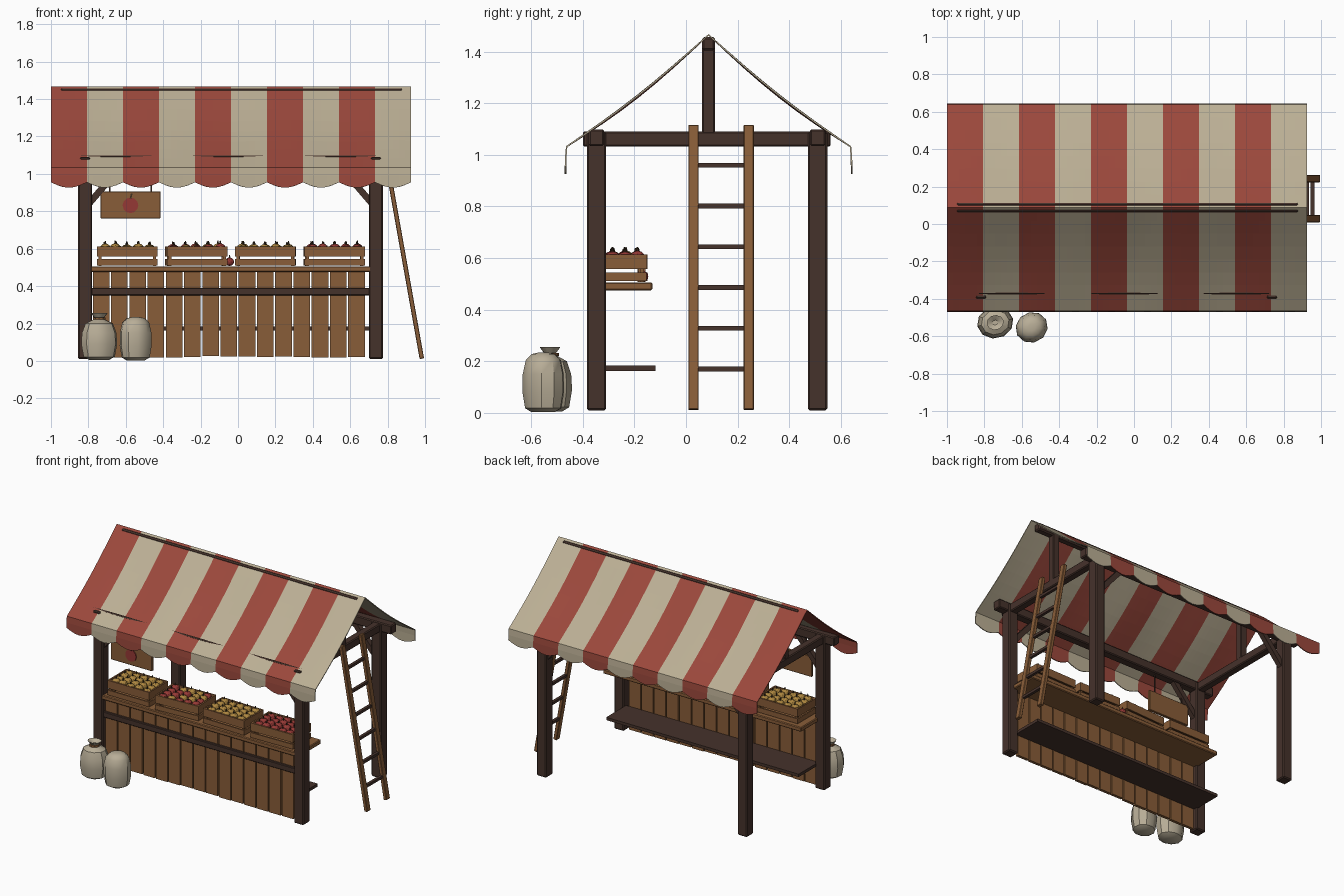
import bpy, bmesh, math, random
from mathutils import Vector, Matrix

if "Cube" in bpy.data.objects:
    bpy.data.objects.remove(bpy.data.objects["Cube"])

random.seed(4)

def mat(name, r, g, b):
    m = bpy.data.materials.new(name)
    m.diffuse_color = (r, g, b, 1)
    m.use_nodes = True
    m.node_tree.nodes["Principled BSDF"].inputs["Base Color"].default_value = m.diffuse_color
    return m

DARK = mat("dark_wood", 0.06, 0.032, 0.024)
WOOD = mat("wood", 0.25, 0.11, 0.04)
RED = mat("red_cloth", 0.33, 0.065, 0.045)
CREAM = mat("cream_cloth", 0.5, 0.43, 0.3)
SACK = mat("sack_cloth", 0.48, 0.42, 0.31)
APPLE = mat("red_fruit", 0.3, 0.04, 0.035)
GOLD = mat("yellow_fruit", 0.42, 0.24, 0.05)
STEM = mat("stem", 0.05, 0.03, 0.015)

def finish(name, bm, mats, bevel=0):
    me = bpy.data.meshes.new(name)
    bm.to_mesh(me)
    bm.free()
    ob = bpy.data.objects.new(name, me)
    bpy.context.collection.objects.link(ob)
    for m in mats:
        me.materials.append(m)
    if bevel:
        mod = ob.modifiers.new("bevel", "BEVEL")
        mod.width, mod.segments = bevel, 1
    return ob

def box(name, x0, x1, y0, y1, z0, z1, m, bevel=0, turn=0):
    bm = bmesh.new()
    bmesh.ops.create_cube(bm, size=1, matrix=Matrix.Diagonal((x1 - x0, y1 - y0, z1 - z0, 1)))
    ob = finish(name, bm, [m], bevel)
    ob.location = ((x0 + x1) / 2, (y0 + y1) / 2, (z0 + z1) / 2)
    ob.rotation_euler.z = turn
    return ob

def bar(name, a, b, wx, wy, m, bevel=0):
    """Square bar between two points."""
    a, b = Vector(a), Vector(b)
    d = b - a
    ob = box(name, -wx / 2, wx / 2, -wy / 2, wy / 2, -d.length / 2, d.length / 2, m, bevel)
    ob.location = (a + b) / 2
    ob.rotation_euler = Vector((0, 0, 1)).rotation_difference(d).to_euler()
    return ob

# Timber frame: posts, tie beams, king posts, purlins, ridge, braces
XS, YS, MID = (-0.8175, 0.7375), (-0.347, 0.51), 0.0875
for x in XS:
    for y in YS:
        box("post", x - .0375, x + .0375, y - .0375, y + .0375, 0.01, 1.09, DARK, .007)
        s = 1 if x < 0 else -1
        bar("corner_brace", (x + s * .02, y, 0.84), (x + s * .2, y, 1.05), .035, .035, DARK)
    box("tie_beam", x - .027, x + .027, -0.40, 0.56, 1.032, 1.09, DARK, .006)
    box("king_post", x - .025, x + .025, MID - .025, MID + .025, 1.08, 1.44, DARK, .005)
for y in YS:
    box("purlin", -0.925, 0.85, y - .03, y + .03, 1.035, 1.098, DARK, .006)
box("ridge_beam", -0.95, 0.88, MID - .025, MID + .025, 1.405, 1.457, DARK, .008)

# Striped awning with scalloped valance
def awning():
    n_str, sub, rows = 10, 6, 8
    w = 1.925 / n_str
    side = []
    for i in range(rows + 1):
        t = i / rows
        side.append((0.55 * t, 1.465 - 0.433 * t - 0.022 * math.sin(math.pi * t)))
    bm = bmesh.new()
    cols = []
    for c in range(n_str * sub + 1):
        x = -1 + w * c / sub
        tip = 0.955 - 0.029 * math.sin(math.pi * (c % sub) / sub)
        wave = 0.004 * math.cos(2 * math.pi * (x + 0.35) / 0.6)
        half = [(d, z + wave * math.sin(math.pi * d / .55)) for d, z in side]
        half += [(0.5535, 0.99), (0.5545, tip)]
        line = [(-d, z) for d, z in reversed(half)] + half[1:]
        cols.append([bm.verts.new((x, MID + d, z)) for d, z in line])
    for c in range(n_str * sub):
        a, b = cols[c], cols[c + 1]
        for i in range(len(a) - 1):
            f = bm.faces.new((a[i], b[i], b[i + 1], a[i + 1]))
            f.material_index = (c // sub) % 2
    ob = finish("striped_awning", bm, [RED, CREAM])
    mod = ob.modifiers.new("thickness", "SOLIDIFY")
    mod.thickness, mod.offset = 0.006, 0
awning()

# Counter: planks, rail, top and shelf
for i in range(15):
    x = -0.776 + i * 0.0975
    box("front_plank", x, x + .089, -.357, -.337, 0.018 + random.uniform(0, .008), 0.476, WOOD)
box("front_rail", -0.79, 0.71, -.376, -.355, 0.35, 0.39, DARK, .004)
box("counter_top", -0.80, 0.735, -.382, -.13, 0.475, 0.506, WOOD, .005)
box("under_shelf", -0.79, 0.70, -.337, -.118, 0.163, 0.183, DARK)

# Fruit crates
def add_fruit(bm, p, r, idx):
    for f in bm.faces:
        f.tag = True
    bmesh.ops.create_icosphere(bm, subdivisions=2, radius=r,
        matrix=Matrix.Translation(p) @ Matrix.Rotation(random.random() * 3, 4, 'Z') @ Matrix.Diagonal((1, 1, .9, 1)))
    for f in bm.faces:
        if not f.tag:
            f.material_index, f.tag = idx, True
    bmesh.ops.create_cone(bm, cap_ends=True, segments=5, radius1=.007, radius2=.002, depth=.02,
        matrix=Matrix.Translation((p[0], p[1], p[2] + r * .9 + .004)))
    for f in bm.faces:
        if not f.tag:
            f.material_index = 2

def crate(cx, turn, red_share):
    parts = []
    L, D, z = .162, .105, .507
    for z0, z1 in ((z + .004, z + .038), (z + .05, z + .106)):
        for s in (-1, 1):
            y, x = s * (D - .005), s * (L - .005)
            parts.append(box("crate_long_slat", -L, L, y - .005, y + .005, z0, z1, WOOD))
            parts.append(box("crate_end_slat", x - .005, x + .005, -D + .01, D - .01, z0, z1, WOOD))
    for sx in (-1, 1):
        for sy in (-1, 1):
            x, y = sx * (L - .016), sy * (D - .016)
            parts.append(box("crate_corner", x - .008, x + .008, y - .008, y + .008, z, z + .104, WOOD))
    parts.append(box("crate_tray", -L + .01, L - .01, -D + .01, D - .01, z + .055, z + .063, WOOD))
    bm = bmesh.new()
    for i in range(5):
        for j in range(4):
            p = (-.12 + .06 * i + random.uniform(-.005, .005), -.072 + .048 * j, .597 + random.uniform(-.004, .006))
            add_fruit(bm, p, .029, 0 if random.random() < red_share else 1)
    parts.append(finish("crate_fruit", bm, [APPLE, GOLD, STEM]))
    M = Matrix.Translation((cx, -.262, 0)) @ Matrix.Rotation(turn, 4, 'Z')
    for ob in parts:
        ob.matrix_world = M @ Matrix.Translation(ob.location)

for cx, turn, share in ((-.593, 0, 0), (-.222, .05, .6), (.147, -.02, 0), (.515, .02, 1)):
    crate(cx, turn, share)
bm = bmesh.new()
add_fruit(bm, (-.045, -.17, .53), .025, 0)
finish("loose_fruit", bm, [APPLE, GOLD, STEM])

# Hanging sign with painted fruit
box("sign_board", -.735, -.415, -.36, -.34, .762, .907, WOOD, .003)
for x in (-.685, -.465):
    bar("sign_cord", (x, -.35, .9), (x, -.35, 1.05), .008, .008, DARK)
bm = bmesh.new()
bmesh.ops.create_cone(bm, cap_ends=True, segments=12, radius1=.042, radius2=.042, depth=.008,
    matrix=Matrix.Translation((-.575, -.362, .832)) @ Matrix.Rotation(math.pi / 2, 4, 'X'))
finish("sign_fruit", bm, [APPLE])
bar("sign_stem", (-.575, -.363, .868), (-.568, -.363, .895), .009, .007, STEM)

# Leaning ladder
def ladder_x(z):
    return 0.985 - 0.178 * z
for y in (.029, .243):
    bar("ladder_rail", (ladder_x(.012), y, .012), (ladder_x(1.115), y, 1.115), .024, .04, WOOD, .003)
for i in range(6):
    z = .17 + .158 * i
    bar("ladder_rung", (ladder_x(z), .035, z), (ladder_x(z), .237, z), .02, .018, DARK)

# Sacks: lathed profiles of radius and height
def sack(name, x, y, prof, sx, sy, turn, n=10):
    bm = bmesh.new()
    rings = []
    for r, z in prof:
        rings.append([bm.verts.new((r * sx * math.cos(2 * math.pi * k / n), r * sy * math.sin(2 * math.pi * k / n),
                      z)) for k in range(n)])
    for a, b in zip(rings, rings[1:]):
        for k in range(n):
            bm.faces.new((a[k], a[(k + 1) % n], b[(k + 1) % n], b[k]))
    bm.faces.new(rings[0][::-1])
    bm.faces.new(rings[-1])
    for f in bm.faces:
        f.smooth = True
    ob = finish(name, bm, [SACK])
    ob.location, ob.rotation_euler.z = (x, y, 0), turn
    bpy.context.view_layer.objects.active = ob
    ob.select_set(True)
    bpy.ops.object.shade_smooth_by_angle(angle=math.radians(35))
    ob.select_set(False)

sack("tied_sack", -.742, -.527, [(.055, .006), (.085, .022), (.098, .09), (.094, .15), (.075, .2),
     (.03, .222), (.026, .231), (.046, .255), (.036, .25), (.015, .235)], 1, .87, .2)
sack("plain_sack", -.547, -.553, [(.05, .003), (.077, .018), (.088, .08), (.087, .15), (.074, .205),
     (.05, .228), (.02, .234)], 1, .92, .5)
bm = bmesh.new()
bmesh.ops.create_cone(bm, cap_ends=True, segments=10, radius1=.034, radius2=.034, depth=.012,
    matrix=Matrix.Translation((-.742, -.527, .227)))
finish("sack_tie", bm, [WOOD])
